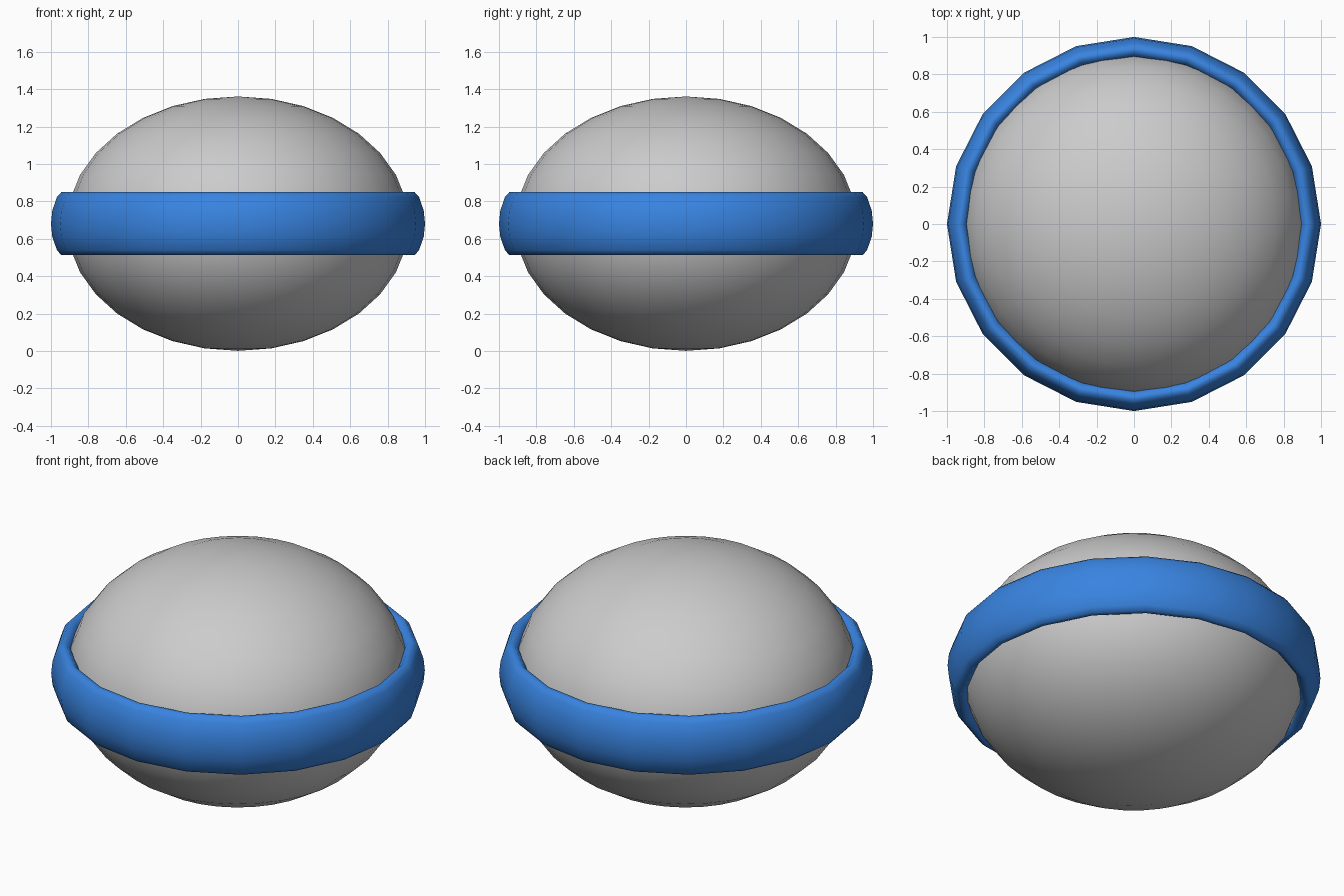
import bpy, bmesh, math

if "Cube" in bpy.data.objects:
    bpy.data.objects.remove(bpy.data.objects["Cube"])

CZ = 0.681  # height of the shared centre


def smooth(obj, angle):
    bpy.ops.object.select_all(action='DESELECT')
    obj.select_set(True)
    bpy.context.view_layer.objects.active = obj
    bpy.ops.object.shade_smooth_by_angle(angle=math.radians(angle))


# Squashed ball body
bpy.ops.mesh.primitive_uv_sphere_add(segments=32, ring_count=16, radius=1, location=(0, 0, CZ))
body = bpy.context.object
body.name = "body"
body.scale = (0.914, 0.914, 0.68)
bpy.ops.object.transform_apply(location=False, rotation=False, scale=True)
smooth(body, 60)

# Rounded band: closed (radius, height) section swept in 20 steps
upper = [(1.0, 0.0), (0.993, 0.07), (0.968, 0.142), (0.945, 0.168),
         (0.92, 0.168), (0.897, 0.142), (0.88, 0.07), (0.875, 0.0)]
section = upper + [(r, -h) for r, h in reversed(upper[1:-1])]
N = 20
bm = bmesh.new()
rings = [[bm.verts.new((r * math.cos(2 * math.pi * i / N), r * math.sin(2 * math.pi * i / N), h))
          for r, h in section] for i in range(N)]
for i in range(N):
    a, b = rings[i], rings[(i + 1) % N]
    for j in range(len(section)):
        k = (j + 1) % len(section)
        bm.faces.new((a[j], b[j], b[k], a[k]))
bmesh.ops.recalc_face_normals(bm, faces=bm.faces)
mesh = bpy.data.meshes.new("band")
bm.to_mesh(mesh)
bm.free()
band = bpy.data.objects.new("band", mesh)
band.location.z = CZ
bpy.context.collection.objects.link(band)
smooth(band, 60)

blue = bpy.data.materials.new("blue")
blue.diffuse_color = (0.04, 0.23, 0.75, 1)
blue.use_nodes = True
blue.node_tree.nodes["Principled BSDF"].inputs["Base Color"].default_value = blue.diffuse_color
mesh.materials.append(blue)
